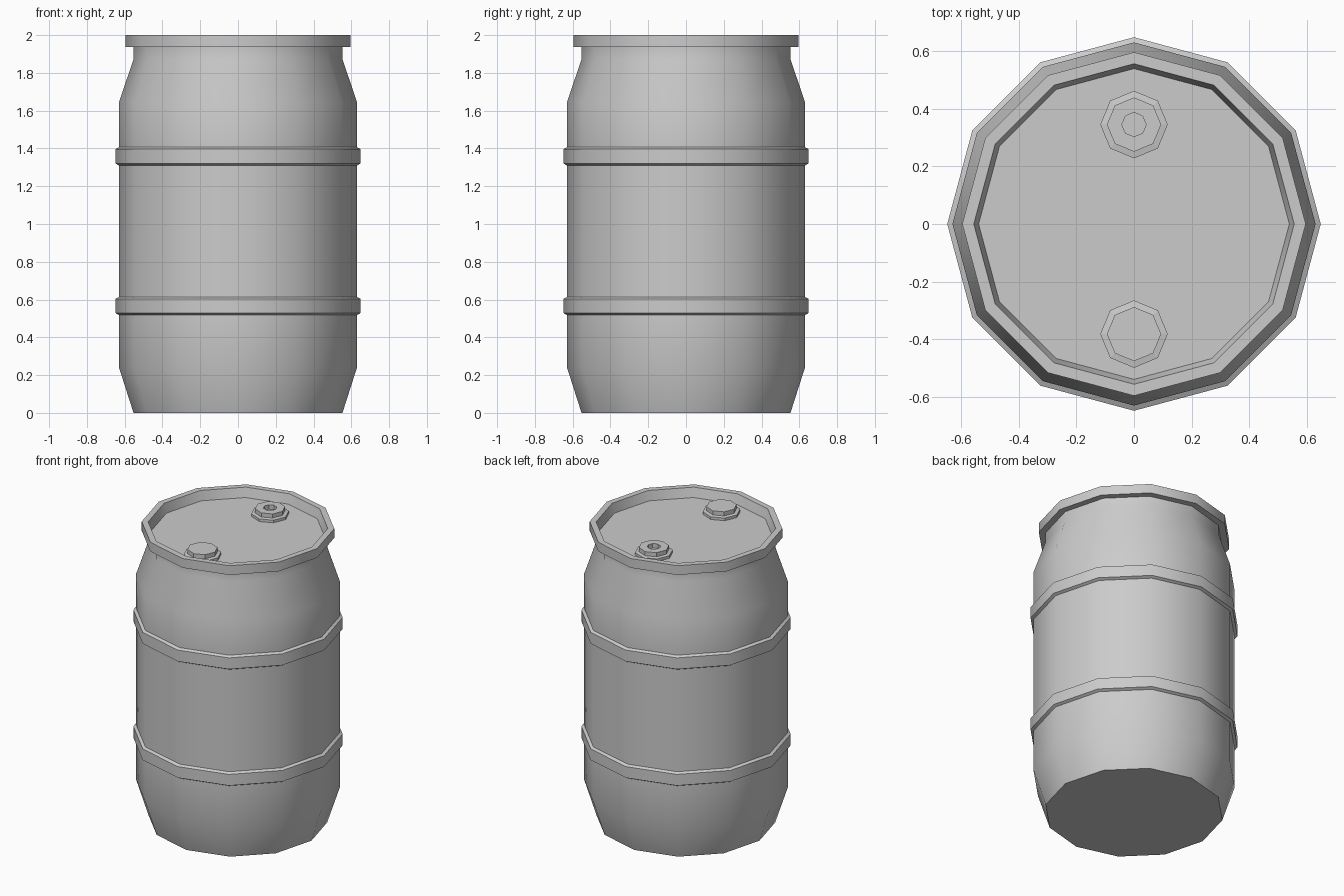
import bpy, bmesh
from math import cos, sin, radians, tau

if "Cube" in bpy.data.objects:
    bpy.data.objects.remove(bpy.data.objects["Cube"])


def lathe(name, profile, sides, location=(0, 0, 0)):
    """Spin (radius, z) points around z and cap both ends."""
    bm = bmesh.new()
    rings = [[bm.verts.new((r * cos(tau * i / sides), r * sin(tau * i / sides), z))
              for i in range(sides)] for r, z in profile]
    for a, b in zip(rings, rings[1:]):
        for i in range(sides):
            j = (i + 1) % sides
            bm.faces.new((a[i], a[j], b[j], b[i]))
    bm.faces.new(rings[0][::-1])
    bm.faces.new(rings[-1])
    mesh = bpy.data.meshes.new(name)
    bm.to_mesh(mesh)
    bm.free()
    obj = bpy.data.objects.new(name, mesh)
    obj.location = location
    bpy.context.collection.objects.link(obj)
    return obj


def band(z0, z1):
    """Raised hoop with slightly chamfered edges."""
    return [(0.63, z0), (0.648, z0 + 0.01), (0.648, z1 - 0.01), (0.63, z1)]


LID_Z = 1.937

# Barrel: tapered foot, two hoops, shoulder, neck, rim and recessed lid
barrel_profile = [(0.553, 0), (0.63, 0.24), *band(0.518, 0.614), *band(1.31, 1.407),
                  (0.63, 1.645), (0.553, 1.873), (0.553, 1.937),
                  (0.596, 1.937), (0.596, 2.0), (0.556, 2.0), (0.539, LID_Z)]
barrel = lathe("barrel_body", barrel_profile, 12)
bpy.ops.object.select_all(action='DESELECT')
barrel.select_set(True)
bpy.context.view_layer.objects.active = barrel
bpy.ops.object.shade_smooth_by_angle(angle=radians(35))

# Bungs: stepped octagonal caps, the rear one with a socket
cap = [(0.117, 0), (0.117, 0.018), (0.094, 0.022), (0.094, 0.05)]
lathe("front_bung", cap, 8, (0, -0.382, LID_Z))
lathe("rear_bung", cap + [(0.042, 0.05), (0.042, 0.02)], 8, (0, 0.345, LID_Z))
